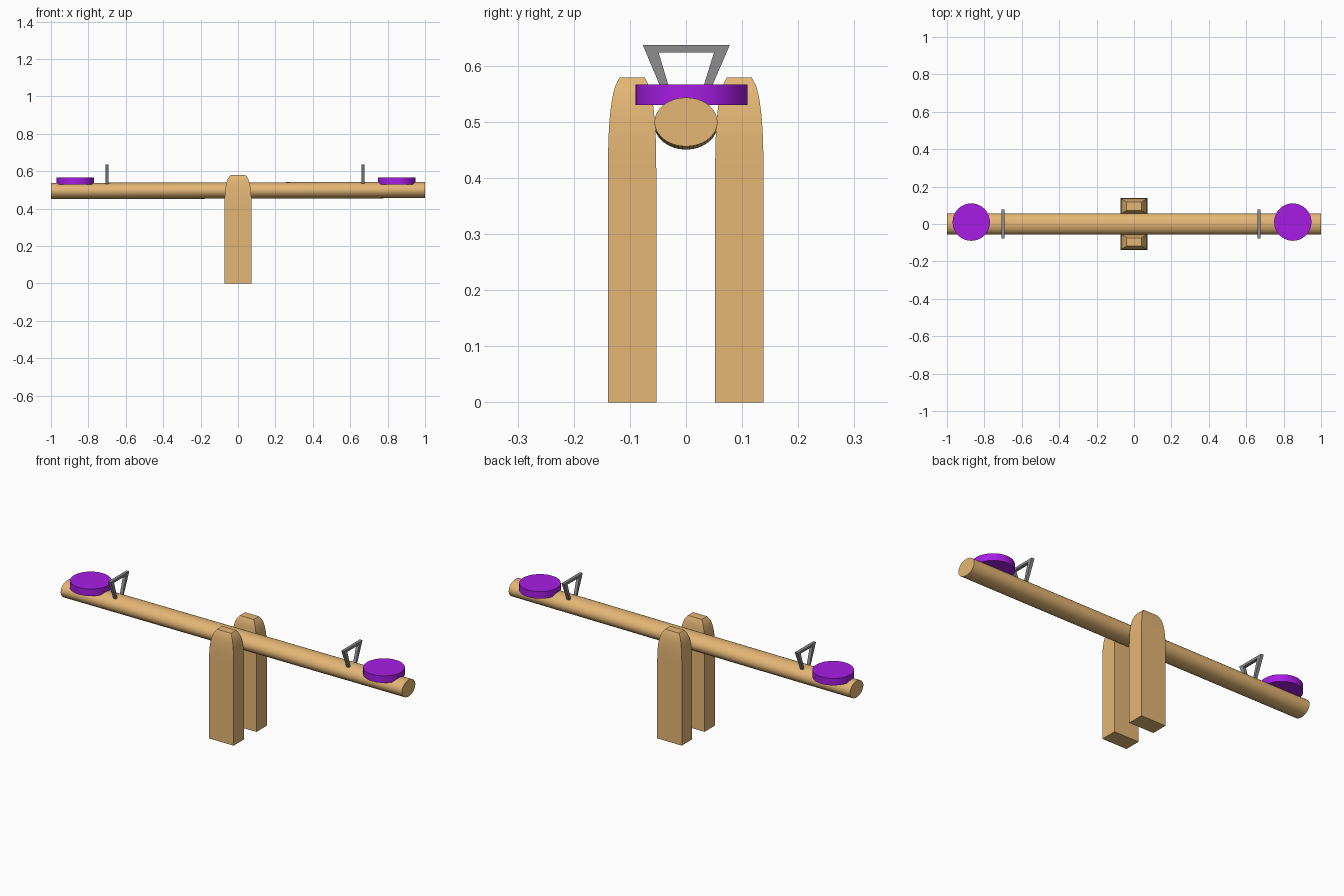
import bpy, bmesh, math
from mathutils import Matrix

cube = bpy.data.objects.get("Cube")
if cube:
    bpy.data.objects.remove(cube, do_unlink=True)


def material(name, rgb):
    m = bpy.data.materials.new(name)
    m.use_nodes = True
    m.diffuse_color = (*rgb, 1)
    m.node_tree.nodes["Principled BSDF"].inputs["Base Color"].default_value = (*rgb, 1)
    return m


wood = material("wood", (0.775, 0.468, 0.178))
purple = material("purple", (0.386, 0.012, 0.775))
grey = material("grey metal", (0.27, 0.27, 0.27))


def finish(name, bm, mat, smooth=True):
    bmesh.ops.recalc_face_normals(bm, faces=bm.faces)
    me = bpy.data.meshes.new(name)
    bm.to_mesh(me)
    bm.free()
    ob = bpy.data.objects.new(name, me)
    bpy.context.collection.objects.link(ob)
    me.materials.append(mat)
    if smooth:
        bpy.ops.object.select_all(action='DESELECT')
        ob.select_set(True)
        bpy.context.view_layer.objects.active = ob
        bpy.ops.object.shade_smooth_by_angle(angle=math.radians(30))


def cylinder(name, radius, depth, mat, matrix, sides=32):
    bm = bmesh.new()
    bmesh.ops.create_cone(bm, cap_ends=True, segments=sides, radius1=radius,
                          radius2=radius, depth=depth, matrix=matrix)
    finish(name, bm, mat)


def post(name, y):
    # square section swept up, then curving in to a flat top
    bm = bmesh.new()
    hx, hy, z0, z1, steps = 0.072, 0.043, 0.40, 0.579, 12
    levels = [(0, 1, 1)]
    for i in range(steps + 1):
        t = i / steps
        inset = 0.34 * t ** 3 + 0.14 * t ** 14
        levels.append((z0 + (z1 - z0) * t, 1 - 0.9 * inset, 1 - inset))
    rings = [[bm.verts.new((sx * hx * kx, y + sy * hy * ky, z))
              for sx, sy in ((-1, -1), (1, -1), (1, 1), (-1, 1))]
             for z, kx, ky in levels]
    for a, b in zip(rings, rings[1:]):
        for j in range(4):
            k = (j + 1) % 4
            bm.faces.new((a[j], a[k], b[k], b[j]))
    bm.faces.new(rings[0][::-1])
    bm.faces.new(rings[-1])
    finish(name, bm, wood)


def handle(name, x):
    # open trapezoid frame: outer outline up and over, inner outline back
    outer = [(-0.028, 0.521), (-0.077, 0.637), (0.078, 0.637), (0.028, 0.521)]
    inner = [(-0.018, 0.521), (-0.049, 0.624), (0.050, 0.624), (0.018, 0.521)]
    bm = bmesh.new()
    o = [bm.verts.new((x - 0.008, y, z)) for y, z in outer]
    n = [bm.verts.new((x - 0.008, y, z)) for y, z in inner]
    faces = [bm.faces.new((o[i], o[i + 1], n[i + 1], n[i])) for i in range(3)]
    ext = bmesh.ops.extrude_face_region(bm, geom=faces, use_keep_orig=True)
    bmesh.ops.translate(bm, vec=(0.016, 0, 0),
                        verts=[v for v in ext["geom"] if isinstance(v, bmesh.types.BMVert)])
    finish(name, bm, grey, smooth=False)


# Support posts
post("front_post", -0.096)
post("back_post", 0.095)

# Oval beam along x, very slightly higher on the left end
cylinder("beam", 1, 2, wood,
         Matrix.Translation((0, 0, 0.497))
         @ Matrix.Rotation(math.radians(90 - 0.16), 4, 'Y')
         @ Matrix.Diagonal((0.0435, 0.056, 1, 1)), 48)

# Seats and handles
for side, seat_x, handle_x in (("right", -0.870, -0.70), ("left", 0.849, 0.667)):
    cylinder(side + "_seat", 0.1, 0.037, purple, Matrix.Translation((seat_x, 0.01, 0.5485)))
    handle(side + "_handle", handle_x)
